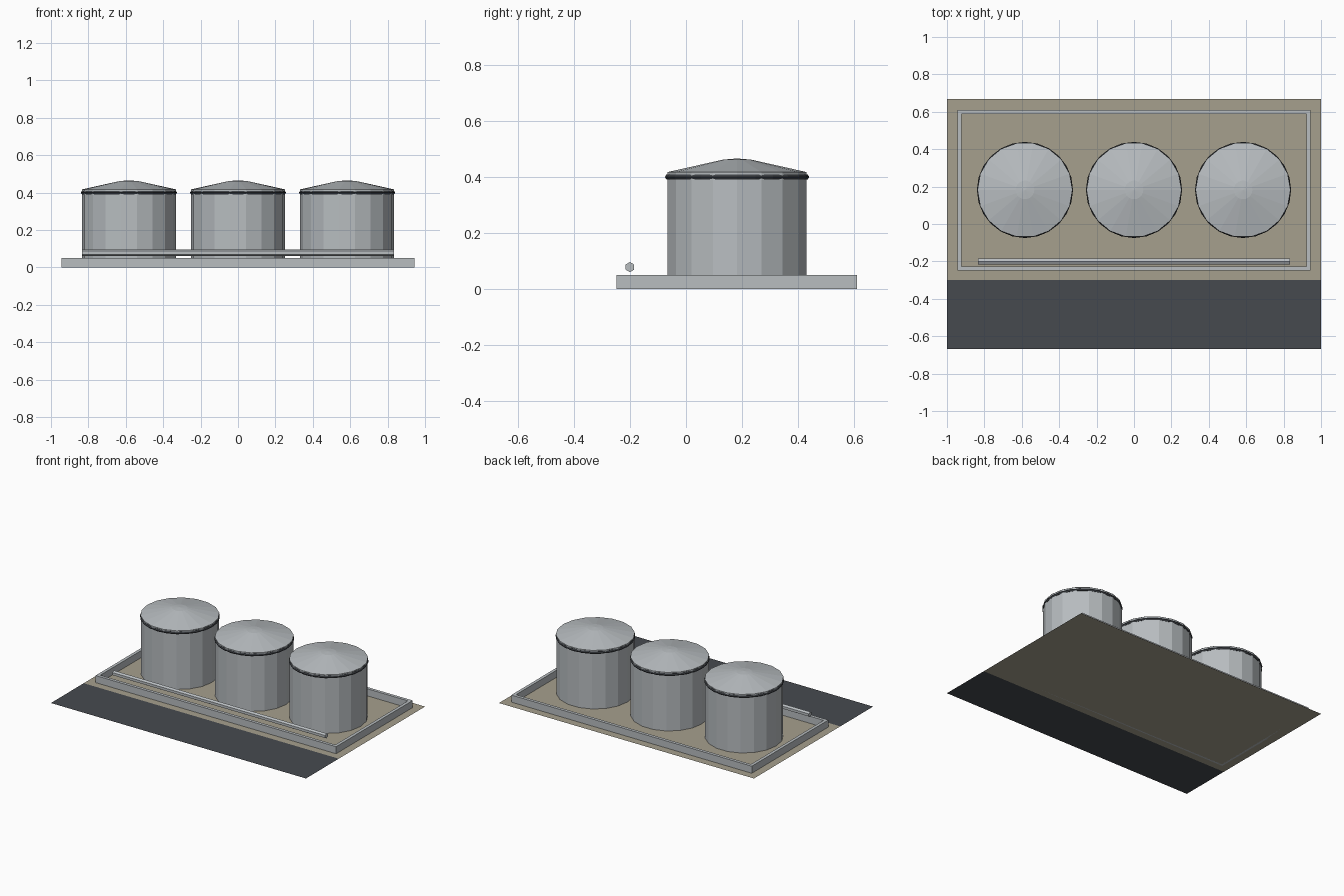
import bpy, bmesh, math

if "Cube" in bpy.data.objects:
    bpy.data.objects.remove(bpy.data.objects["Cube"])


def material(name, rgb):
    m = bpy.data.materials.new(name)
    m.diffuse_color = (*rgb, 1)
    m.use_nodes = True
    m.node_tree.nodes["Principled BSDF"].inputs["Base Color"].default_value = m.diffuse_color
    return m


STEEL = material("pale steel", (0.48, 0.51, 0.53))
DARK = material("dark trim", (0.045, 0.05, 0.057))
SAND = material("sandy ground", (0.38, 0.35, 0.27))
ASPHALT = material("asphalt", (0.062, 0.068, 0.078))


def finish(name, bm, mat):
    bmesh.ops.recalc_face_normals(bm, faces=bm.faces)
    me = bpy.data.meshes.new(name)
    bm.to_mesh(me)
    bm.free()
    me.materials.append(mat)
    ob = bpy.data.objects.new(name, me)
    bpy.context.collection.objects.link(ob)
    return ob


def lathe(name, profile, sides, mat, loc, closed=False):
    """Turn an (r, z) profile around z; points with r = 0 become poles."""
    bm = bmesh.new()
    rings = []
    for r, z in profile:
        n = 1 if r == 0 else sides
        rings.append([bm.verts.new((r * math.cos(2 * math.pi * i / sides),
                                    r * math.sin(2 * math.pi * i / sides), z)) for i in range(n)])
    pairs = list(zip(rings, rings[1:])) + ([(rings[-1], rings[0])] if closed else [])
    for a, b in pairs:
        for i in range(sides):
            j = (i + 1) % sides
            quad = [a[i % len(a)], a[j % len(a)], b[j % len(b)], b[i % len(b)]]
            bm.faces.new(list(dict.fromkeys(quad)))
    ob = finish(name, bm, mat)
    ob.location = loc
    return ob


def plane(name, y0, y1, mat):
    bm = bmesh.new()
    bm.faces.new([bm.verts.new(p) for p in
                  ((-1, y0, 0), (1, y0, 0), (1, y1, 0), (-1, y1, 0))])
    if bm.faces:
        finish(name, bm, mat)


# ground and road
plane("yard_ground", -0.30, 0.667, SAND)
plane("road", -0.667, -0.30, ASPHALT)

# low containment wall: rectangular ring
X, Y0, Y1, H, T = 0.943, -0.248, 0.61, 0.05, 0.022
bm = bmesh.new()
loops = []
for inset, z in ((0, 0), (0, H), (T, H), (T, 0)):
    x, a, b = X - inset, Y0 + inset, Y1 - inset
    loops.append([bm.verts.new(p) for p in ((-x, a, z), (x, a, z), (x, b, z), (-x, b, z))])
for k in range(4):
    a, b = loops[k], loops[(k + 1) % 4]
    for i in range(4):
        j = (i + 1) % 4
        bm.faces.new((a[i], a[j], b[j], b[i]))
finish("containment_wall", bm, STEEL)

# three storage tanks with dark rim and conical roof
rim = [(0.247 + 0.01 * math.cos(math.pi * k / 3), 0.40 + 0.01 * math.sin(math.pi * k / 3))
       for k in range(6)]
for k, x in enumerate((-0.583, 0, 0.583), 1):
    at = (x, 0.182, 0)
    lathe(f"tank_body_{k}", [(0, 0.001), (0.252, 0.001), (0.252, 0.417), (0, 0.417)], 18, STEEL, at)
    lathe(f"tank_rim_{k}", rim, 24, DARK, at, closed=True)
    lathe(f"tank_roof_{k}", [(0, 0.417), (0.254, 0.417), (0.05, 0.462), (0, 0.466)], 18, STEEL, at)

# hexagonal feed pipe along the front
pipe = lathe("feed_pipe", [(0, -0.833), (0.018, -0.833), (0.018, 0.833), (0, 0.833)],
             6, STEEL, (0, -0.2, 0.079))
pipe.rotation_euler = (0, math.pi / 2, 0)
